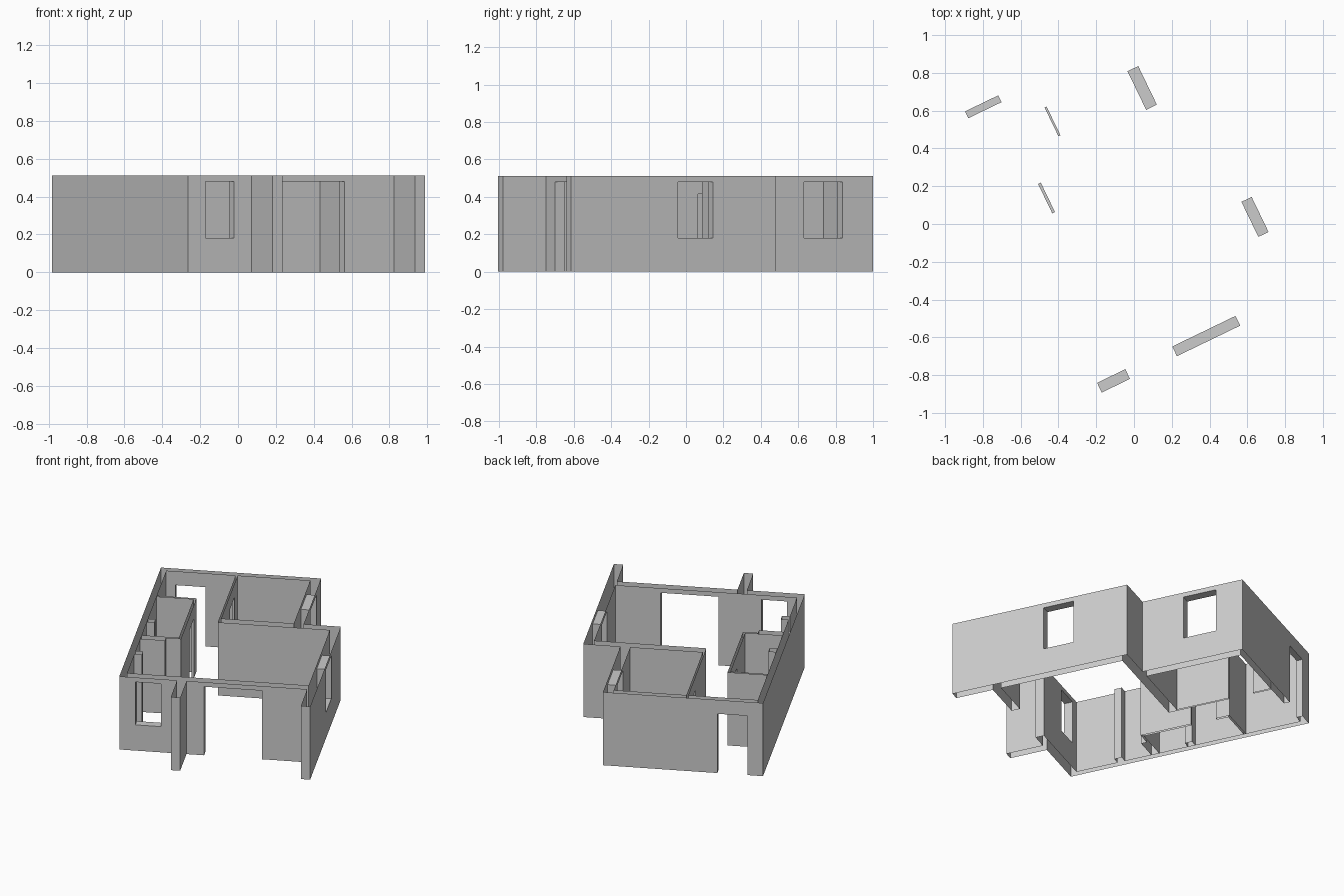
import bpy, bmesh, math
from mathutils import Matrix

cube = bpy.data.objects.get("Cube")
if cube:
    bpy.data.objects.remove(cube, do_unlink=True)

TOP = 0.512    # wall height
HEAD = 0.48    # head of windows and wide doorway
DOOR = 0.415   # head of ordinary doors
SILL = 0.18    # window sill
TURN = Matrix.Rotation(math.radians(25.8), 4, 'Z')

plaster = bpy.data.materials.new("grey_plaster")
plaster.use_nodes = True
plaster.diffuse_color = (0.6, 0.6, 0.6, 1)
plaster.node_tree.nodes["Principled BSDF"].inputs["Base Color"].default_value = (0.6, 0.6, 0.6, 1)


def build_walls(name, walls, openings):
    """Join wall rectangles (u0, u1, v0, v1), cut openings (plus z0, z1),
    and leave the wall tops and bottoms open."""
    us = sorted({c for r in walls + openings for c in r[0:2]})
    vs = sorted({c for r in walls + openings for c in r[2:4]})
    zs = sorted({0, TOP} | {c for r in openings for c in r[4:6]})

    def inside(r, p):
        return r[0] < p[0] < r[1] and r[2] < p[1] < r[3]

    solid = set()
    for i in range(len(us) - 1):
        for j in range(len(vs) - 1):
            for k in range(len(zs) - 1):
                p = ((us[i] + us[i + 1]) / 2, (vs[j] + vs[j + 1]) / 2, (zs[k] + zs[k + 1]) / 2)
                if any(inside(r, p) for r in walls) and not any(
                        inside(o, p) and o[4] < p[2] < o[5] for o in openings):
                    solid.add((i, j, k))

    bm = bmesh.new()
    axes = (us, vs, zs)
    for cell in solid:
        for axis in range(3):
            for side in (0, 1):
                near = list(cell)
                near[axis] += 2 * side - 1
                if tuple(near) in solid:
                    continue
                if axis == 2 and not 0 <= near[2] < len(zs) - 1:
                    continue  # open top or bottom
                b, c = (axis + 1) % 3, (axis + 2) % 3
                ring = [(0, 0), (1, 0), (1, 1), (0, 1)]
                corners = []
                for db, dc in (ring if side else ring[::-1]):
                    at = list(cell)
                    at[axis] += side
                    at[b] += db
                    at[c] += dc
                    corners.append(bm.verts.new([axes[n][at[n]] for n in range(3)]))
                bm.faces.new(corners)
    bmesh.ops.remove_doubles(bm, verts=bm.verts, dist=0.0001)
    bmesh.ops.dissolve_limit(bm, angle_limit=0.01, verts=bm.verts, edges=bm.edges)
    bm.transform(TURN)
    mesh = bpy.data.meshes.new(name)
    bm.to_mesh(mesh)
    bm.free()
    mesh.materials.append(plaster)
    obj = bpy.data.objects.new(name, mesh)
    bpy.context.collection.objects.link(obj)
    return obj


# Outer shell with its two front fins and stepped back corner
build_walls("outer_walls", [
    (-0.645, 0.623, -0.729, -0.672),   # front
    (-0.645, -0.605, -0.729, 0.926),   # left end
    (-0.645, 0.384, 0.886, 0.926),     # back
    (0.563, 0.623, -0.983, 0.232),     # right end and its fin
    (-0.273, -0.213, -0.983, -0.70),   # middle fin
    (-0.158, 0.623, 0.172, 0.232),     # step wall
    (0.321, 0.384, 0.172, 0.926),      # back room end
    (-0.158, -0.146, 0.20, 0.90),      # thin back room partition
    (-0.605, -0.555, -0.385, -0.335),  # pier
], [
    (-0.10, 0.272, -0.74, -0.66, 0, HEAD),
    (-0.542, -0.376, -0.74, -0.66, SILL, HEAD),
    (0.55, 0.63, -0.348, -0.142, SILL, HEAD),
    (0.31, 0.39, 0.516, 0.743, SILL, HEAD),
    (-0.546, -0.351, 0.88, 0.93, 0, DOOR),
    (-0.16, -0.14, 0.592, 0.762, 0, DOOR),
])

# Small inner room beside the left wall
build_walls("inner_room_walls", [
    (-0.605, -0.349, 0.492, 0.506),
    (-0.365, -0.349, -0.11, 0.506),
    (-0.605, -0.349, -0.11, -0.096),
    (-0.605, -0.445, -0.15, -0.096),   # thicker part of the end wall
    (-0.605, -0.555, 0.105, 0.155),    # pier
], [
    (-0.37, -0.34, 0.239, 0.412, 0, DOOR),
])
